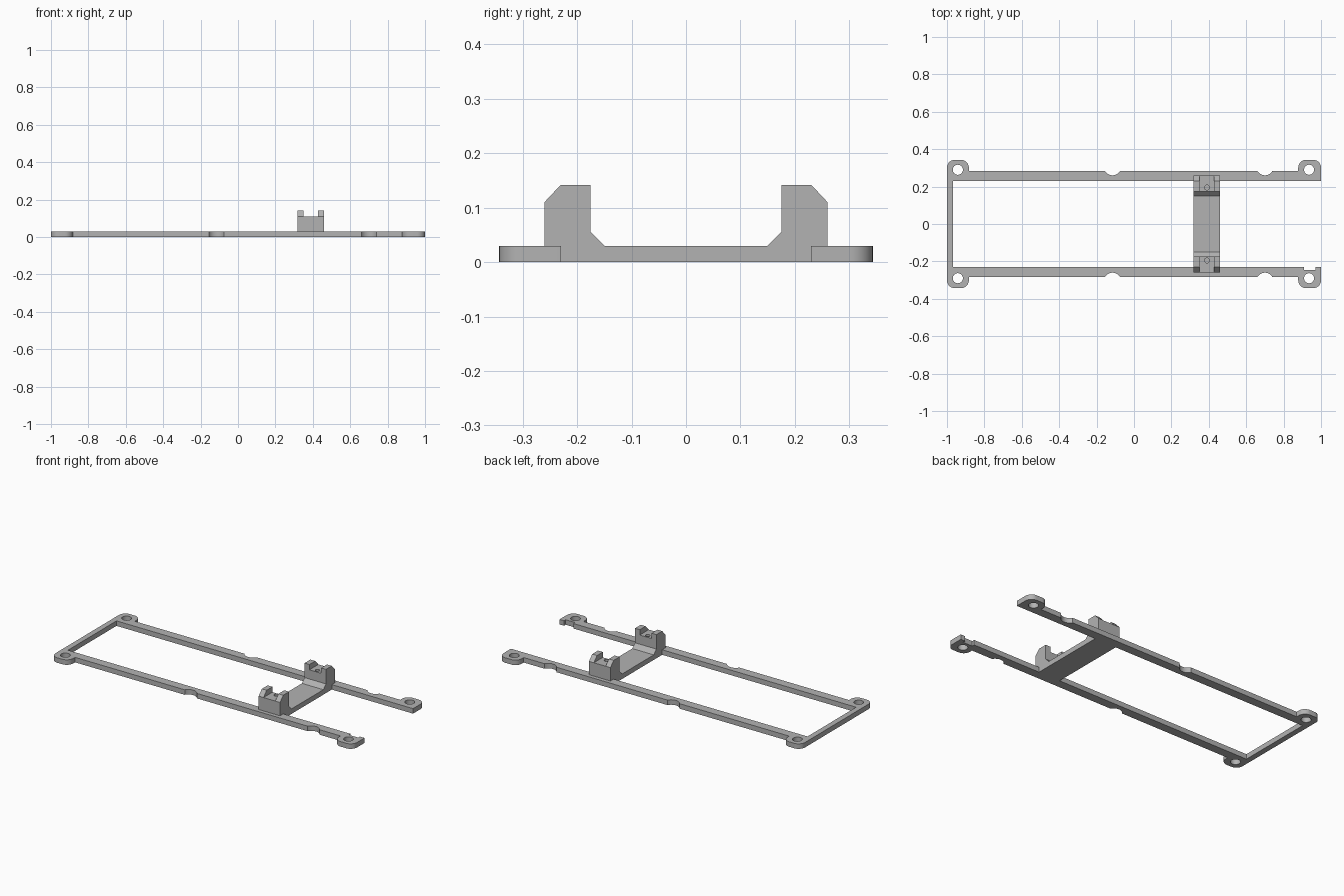
import bpy, bmesh
from math import cos, sin, radians
from mathutils import Matrix

cube = bpy.data.objects.get("Cube")
if cube:
    bpy.data.objects.remove(cube, do_unlink=True)

grey = bpy.data.materials.new("plain grey")
grey.use_nodes = True
colour = (0.45, 0.45, 0.45, 1)
grey.diffuse_color = colour
grey.node_tree.nodes["Principled BSDF"].inputs["Base Color"].default_value = colour

THICK = 0.03
RAIL_IN, RAIL_OUT, TAB_OUT = 0.23, 0.283, 0.343


def prism(name, points, shift):
    """Extrude a flat outline of 3D points along a vector."""
    bm = bmesh.new()
    face = bm.faces.new([bm.verts.new(p) for p in points])
    new = bmesh.ops.extrude_face_region(bm, geom=[face])["geom"]
    verts = [v for v in new if isinstance(v, bmesh.types.BMVert)]
    bmesh.ops.translate(bm, verts=verts, vec=shift)
    bmesh.ops.recalc_face_normals(bm, faces=bm.faces)
    mesh = bpy.data.meshes.new(name)
    bm.to_mesh(mesh)
    bm.free()
    obj = bpy.data.objects.new(name, mesh)
    mesh.materials.append(grey)
    bpy.context.collection.objects.link(obj)
    return obj


def arc(cx, cy, r, start, end, steps=10):
    angles = [radians(start + (end - start) * i / steps) for i in range(steps + 1)]
    return [(cx + r * cos(a), cy + r * sin(a)) for a in angles]


def cutter(target, name, location, size=None, radius=0, depth=0.1):
    """Cut a box or a round hole out of the target."""
    bm = bmesh.new()
    if size:
        bmesh.ops.create_cube(bm, size=1, matrix=Matrix.Diagonal((*size, 1)))
    else:
        bmesh.ops.create_cone(bm, cap_ends=True, segments=32, radius1=radius,
                              radius2=radius, depth=depth)
    mesh = bpy.data.meshes.new(name)
    bm.to_mesh(mesh)
    bm.free()
    mesh.materials.append(grey)
    obj = bpy.data.objects.new(name, mesh)
    obj.location = location
    obj.hide_render = True
    obj.hide_viewport = True
    bpy.context.collection.objects.link(obj)
    mod = target.modifiers.new(name, "BOOLEAN")
    mod.object = obj
    mod.operation = "DIFFERENCE"
    mod.solver = "EXACT"


def finish(obj):
    """Apply the cuts and shade the curved walls smooth."""
    bpy.context.view_layer.update()
    graph = bpy.context.evaluated_depsgraph_get()
    mesh = bpy.data.meshes.new_from_object(obj.evaluated_get(graph))
    obj.modifiers.clear()
    obj.data = mesh
    for other in [o for o in bpy.data.objects if o.name.startswith(obj.name + " cut")]:
        bpy.data.objects.remove(other, do_unlink=True)
    bpy.ops.object.select_all(action="DESELECT")
    obj.select_set(True)
    bpy.context.view_layer.objects.active = obj
    bpy.ops.object.shade_smooth_by_angle(angle=radians(30))


def tab(x0, x1, r=0.042):
    """Rounded mounting tab standing out from the rail."""
    y = TAB_OUT - r
    return (arc(x0 + r, y, r, 180, 90) + arc(x1 - r, y, r, 90, 0))


def scallop(x):
    return arc(x, RAIL_OUT + 0.023, 0.046, 210, 330)


# Open-ended frame: one half outline, mirrored across y
half = tab(-1, -0.883) + [(-0.883, RAIL_OUT)] + scallop(-0.115) + scallop(0.7)
half += [(0.878, RAIL_OUT)] + tab(0.878, 1) + [(1, RAIL_IN), (-0.967, RAIL_IN)]
outline = half + [(x, -y) for x, y in reversed(half)]
frame = prism("frame", [(x, y, 0) for x, y in outline], (0, 0, THICK))

# Screw holes in the tabs and the small notch in one rail end
for x in (-0.942, 0.936):
    for y in (-0.29, 0.29):
        cutter(frame, "frame cut hole", (x, y, THICK / 2), radius=0.027)
cutter(frame, "frame cut notch", (0.939, -0.23, THICK / 2), size=(0.062, 0.032, 0.1))
finish(frame)

# Cross bridge with two upright posts resting on the rails
side = [(RAIL_IN, 0), (RAIL_IN, THICK), (0.26, THICK), (0.26, 0.11),
        (0.23, 0.142), (0.175, 0.142), (0.175, 0.055), (0.15, THICK)]
profile = side + [(-y, z) for y, z in reversed(side)]
bridge = prism("bridge", [(0.319, y, z) for y, z in profile], (0.142, 0, 0))

# Slot and blind pilot hole in each post
for y in (-0.22, 0.22):
    cutter(bridge, "bridge cut slot", (0.39, y, 0.16), size=(0.078, 0.12, 0.1))
for y in (-0.195, 0.195):
    cutter(bridge, "bridge cut pilot", (0.39, y, 0.1), radius=0.013, depth=0.1)
finish(bridge)
